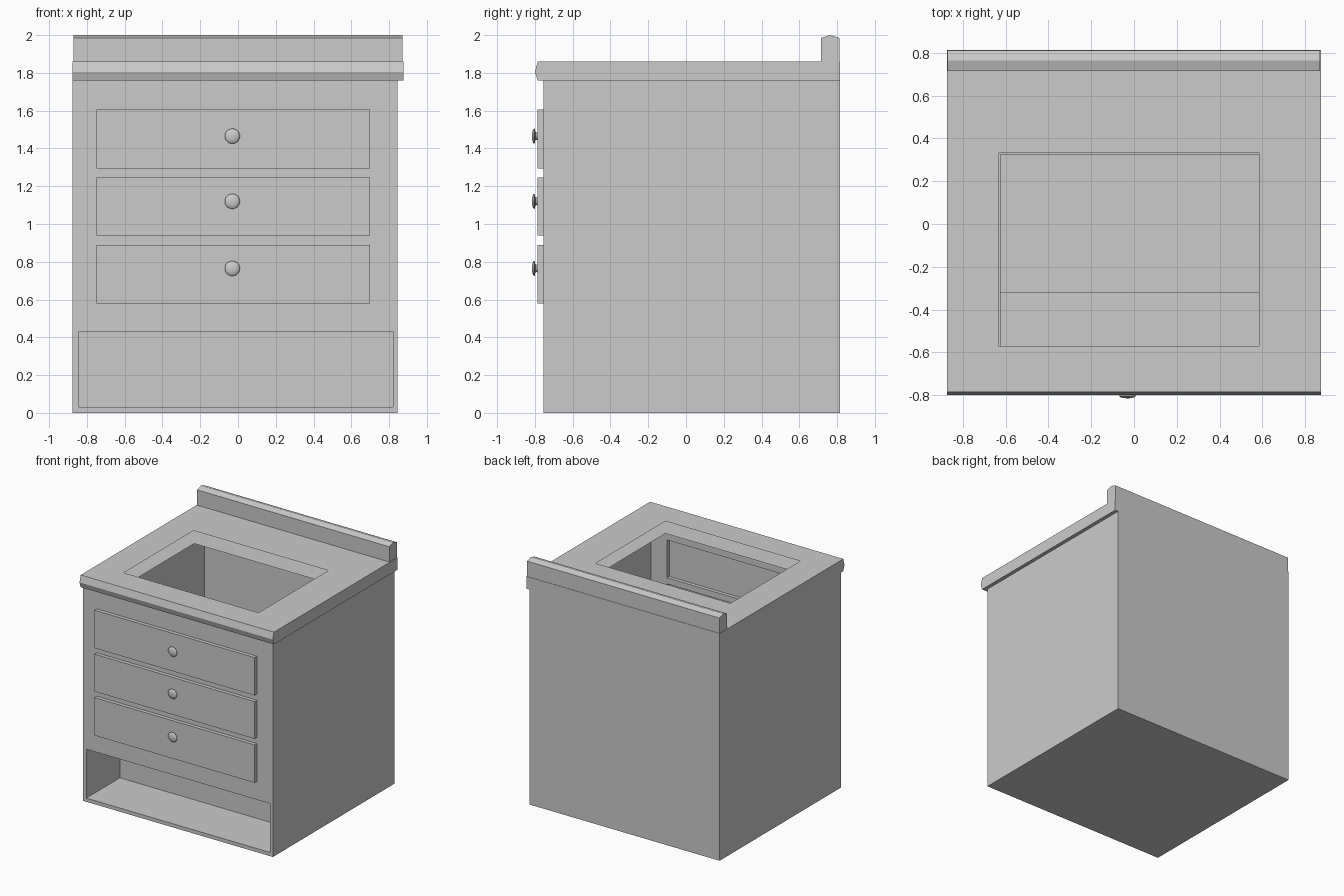
import bpy, bmesh, math

if "Cube" in bpy.data.objects:
    bpy.data.objects.remove(bpy.data.objects["Cube"])

X0, X1, Y0, Y1, ZB, ZT = -0.875, 0.845, -0.755, 0.815, 1.76, 1.86
DX0, DX1 = -0.75, 0.70
DRAWERS = [(0.58, 0.89), (0.94, 1.245), (1.295, 1.605)]
NICHE = (-0.845, 0.82, 0.03, 0.43)


def finish(bm, name):
    mesh = bpy.data.meshes.new(name)
    bm.to_mesh(mesh)
    bm.free()
    ob = bpy.data.objects.new(name, mesh)
    bpy.context.collection.objects.link(ob)
    return ob


def clean(bm):
    bmesh.ops.remove_doubles(bm, verts=bm.verts, dist=1e-4)
    bmesh.ops.recalc_face_normals(bm, faces=bm.faces)


def quad(bm, *pts):
    return bm.faces.new([bm.verts.new(p) for p in pts])


def sheet(bm, u, v, holes, place):
    """Flat panel u x v with rectangular holes (u0, u1, v0, v1)."""
    us = sorted({*u, *(a for h in holes for a in h[:2])})
    vs = sorted({*v, *(a for h in holes for a in h[2:])})
    for a, b in zip(us, us[1:]):
        for c, d in zip(vs, vs[1:]):
            m, n = (a + b) / 2, (c + d) / 2
            if not any(h[0] < m < h[1] and h[2] < n < h[3] for h in holes):
                quad(bm, place(a, c), place(b, c), place(b, d), place(a, d))


def pocket(bm, rect, y_open, y_end):
    """Tube of four walls plus end face, along y."""
    a, b, c, d = rect
    ring = [(a, c), (b, c), (b, d), (a, d)]
    for (p, q), (r, s) in zip(ring, ring[1:] + ring[:1]):
        quad(bm, (p, y_open, q), (r, y_open, s), (r, y_end, s), (p, y_end, q))
    quad(bm, *[(p, y_end, q) for p, q in ring])


# Cabinet shell: hollow, with raised drawer fronts and an open niche
bm = bmesh.new()
drawer_rects = [(DX0, DX1, a, b) for a, b in DRAWERS]
sheet(bm, (X0, X1), (0, ZB), drawer_rects + [NICHE], lambda x, z: (x, Y0, z))
for r in drawer_rects:
    pocket(bm, r, Y0, -0.785)
pocket(bm, NICHE, Y0, -0.32)
quad(bm, (X0, Y1, 0), (X0, Y1, ZB), (X1, Y1, ZB), (X1, Y1, 0))
quad(bm, (X0, Y0, 0), (X0, Y1, 0), (X1, Y1, 0), (X1, Y0, 0))
for x in (X0, X1):
    quad(bm, (x, Y0, 0), (x, Y1, 0), (x, Y1, ZB), (x, Y0, ZB))
clean(bm)
finish(bm, "cabinet_body")

# Countertop: two sheets with a basin opening, pointed front edge
CX = (-0.875, 0.875)
bm = bmesh.new()
sheet(bm, CX, (-0.785, Y1), [(-0.635, 0.585, -0.57, 0.333)], lambda x, y: (x, y, ZT))
sheet(bm, CX, (-0.785, Y1), [(-0.625, 0.585, -0.57, 0.325)], lambda x, y: (x, y, ZB))
edge = [(Y1, ZT), (-0.785, ZT), (-0.8, 1.805), (-0.785, ZB), (Y1, ZB)]
for (a, b), (c, d) in zip(edge[1:3], edge[2:4]):
    quad(bm, (CX[0], a, b), (CX[0], c, d), (CX[1], c, d), (CX[1], a, b))
quad(bm, (CX[0], Y1, ZB), (CX[0], Y1, ZT), (CX[1], Y1, ZT), (CX[1], Y1, ZB))
for x in CX:
    quad(bm, *[(x, y, z) for y, z in edge])
clean(bm)
finish(bm, "countertop")

# Backsplash with ridged top
bm = bmesh.new()
f = quad(bm, *[(-0.872, y, z) for y, z in
               [(0.715, ZT), (0.812, ZT), (0.812, 1.985), (0.764, 2.0), (0.715, 1.985)]])
ext = bmesh.ops.extrude_face_region(bm, geom=[f], use_keep_orig=True)
bmesh.ops.translate(bm, vec=(1.742, 0, 0),
                    verts=[g for g in ext["geom"] if isinstance(g, bmesh.types.BMVert)])
clean(bm)
finish(bm, "backsplash")

# Drawer knobs, lathed
PROFILE = [(0, -0.816), (0.02, -0.814), (0.034, -0.81), (0.04, -0.804),
           (0.036, -0.8), (0.023, -0.798), (0.019, -0.793), (0.022, -0.785)]
for i, z in enumerate((0.765, 1.12, 1.465)):
    bm = bmesh.new()
    vs = [bm.verts.new((-0.03 + r, y, z)) for r, y in PROFILE]
    es = [bm.edges.new(p) for p in zip(vs, vs[1:])]
    bmesh.ops.spin(bm, geom=vs + es, cent=(-0.03, 0, z), axis=(0, 1, 0),
                   angle=2 * math.pi, steps=24)
    clean(bm)
    ob = finish(bm, f"drawer_knob_{i + 1}")
    bpy.ops.object.select_all(action='DESELECT')
    ob.select_set(True)
    bpy.context.view_layer.objects.active = ob
    bpy.ops.object.shade_smooth_by_angle(angle=math.radians(40))
